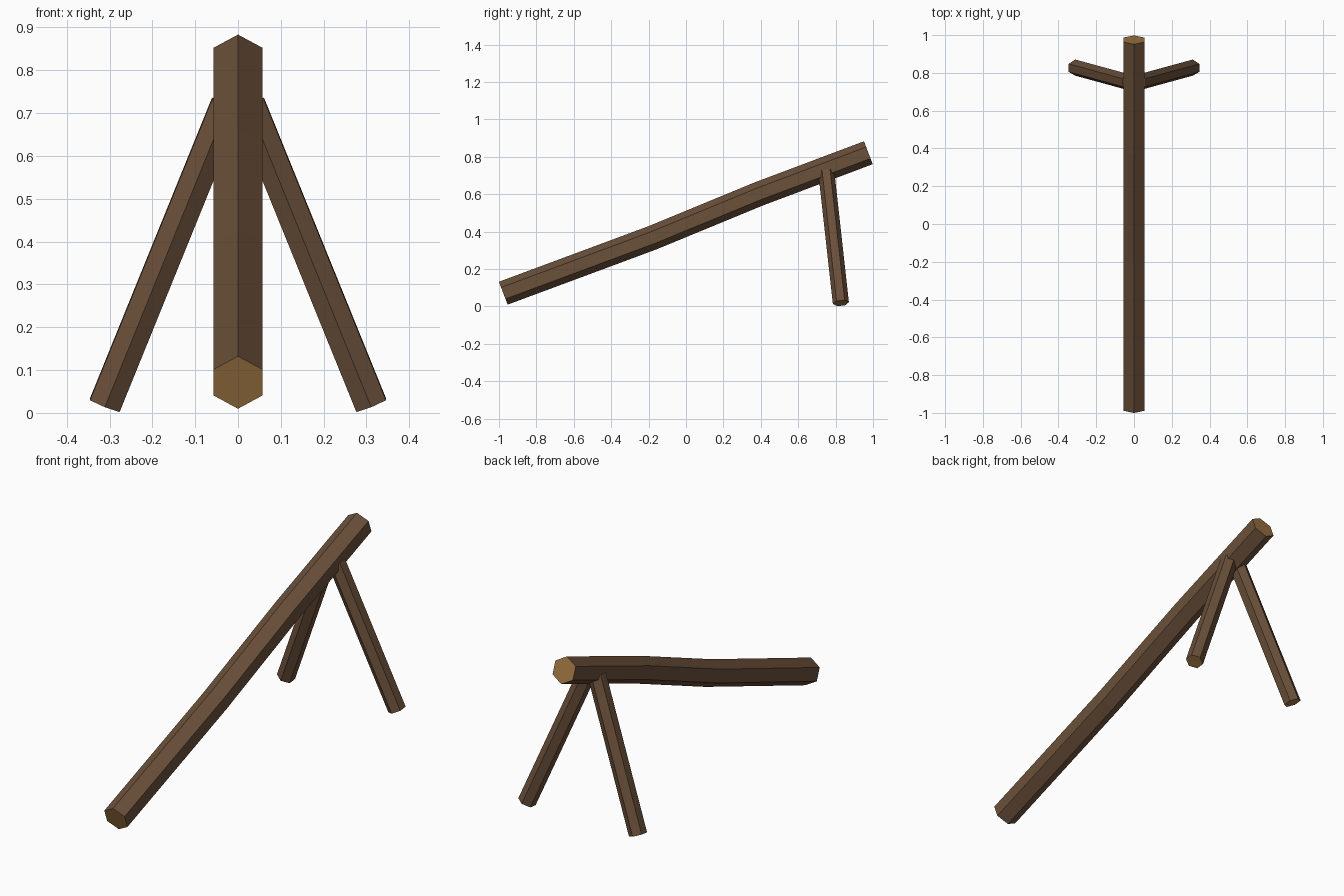
import bpy, math
from mathutils import Vector

if "Cube" in bpy.data.objects:
    bpy.data.objects.remove(bpy.data.objects["Cube"])


def material(name, rgb):
    m = bpy.data.materials.new(name)
    lin = [(c / 255 / 12.92) if c < 10 else ((c / 255 + 0.055) / 1.055) ** 2.4 for c in rgb]
    m.diffuse_color = (*lin, 1)
    m.use_nodes = True
    m.node_tree.nodes["Principled BSDF"].inputs["Base Color"].default_value = m.diffuse_color
    return m


BARK = material("brown bark", (107, 80, 58))
CUT = material("cut wood", (155, 115, 65))


def hex_beam(name, centres, radius, axis, up):
    """Six-sided beam through centres; one corner points along up."""
    side = axis.cross(up).normalized()
    verts, n = [], len(centres)
    for c in centres:
        for i in range(6):
            a = math.pi / 3 * i
            verts.append(c + radius * (math.cos(a) * up + math.sin(a) * side))
    faces = [(r * 6 + i, r * 6 + (i + 1) % 6, r * 6 + 6 + (i + 1) % 6, r * 6 + 6 + i)
             for r in range(n - 1) for i in range(6)]
    faces = [f[::-1] for f in faces]
    faces += [tuple(range(6)), tuple(reversed(range(6 * n - 6, 6 * n)))]
    me = bpy.data.meshes.new(name)
    me.from_pydata(verts, [], faces)
    me.materials.append(BARK)
    me.materials.append(CUT)
    for p in me.polygons:          # sawn ends are the only hexagons
        p.material_index = 1 if len(p.vertices) == 6 else 0
    # make the normals face outward
    import bmesh
    bm = bmesh.new()
    bm.from_mesh(me)
    bmesh.ops.recalc_face_normals(bm, faces=bm.faces)
    bm.to_mesh(me)
    bm.free()
    ob = bpy.data.objects.new(name, me)
    bpy.context.collection.objects.link(ob)
    return ob


# leaning log with a slight bend
path = [Vector((0, y, z)) for y, z in
        ((-0.977, 0.071), (-0.18, 0.367), (0.39, 0.602), (0.975, 0.822))]
axis = Vector((0, 0.935, 0.355)).normalized()
hex_beam("leaning_log", path, 0.0655, axis, Vector((0, -axis.z, axis.y)))

# pair of splayed support legs, flat side outward
for s, name in ((-1, "left_leg"), (1, "right_leg")):
    foot, top = Vector((s * 0.311, 0.828, 0.018)), Vector((s * 0.026, 0.750, 0.720))
    d = (top - foot).normalized()
    hex_beam(name, [foot, top], 0.043, d, Vector((0, d.z, -d.y)).normalized())
